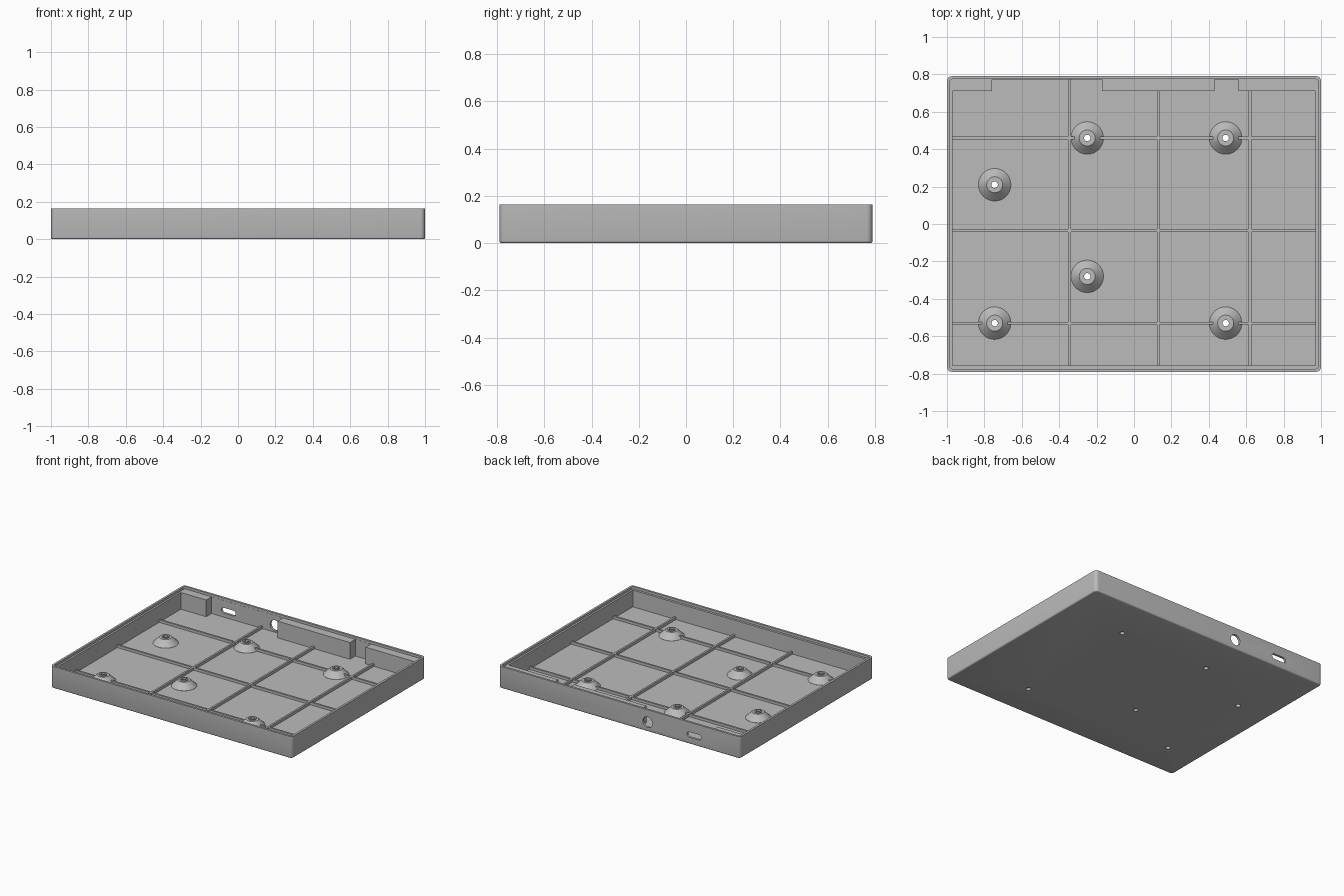
import bpy, bmesh, math
from mathutils import Matrix, Vector

if "Cube" in bpy.data.objects:
    bpy.data.objects.remove(bpy.data.objects["Cube"])

GREY = (0.5, 0.5, 0.5, 1)
mat = bpy.data.materials.new("plain grey")
mat.use_nodes = True
mat.diffuse_color = GREY
mat.node_tree.nodes["Principled BSDF"].inputs["Base Color"].default_value = GREY

FLOOR, SHELF, TOP = 0.02, 0.145, 0.163
X, Y = 1.0, 0.79
PINS = [(-0.745, 0.21), (-0.25, 0.46), (0.49, 0.46),
        (-0.25, -0.28), (-0.745, -0.53), (0.49, -0.53)]
PIN_HOLE = 0.017


def finish(name, bm, smooth=True):
    bmesh.ops.recalc_face_normals(bm, faces=bm.faces)
    me = bpy.data.meshes.new(name)
    bm.to_mesh(me)
    bm.free()
    ob = bpy.data.objects.new(name, me)
    bpy.context.collection.objects.link(ob)
    me.materials.append(mat)
    if smooth:
        bpy.ops.object.select_all(action='DESELECT')
        ob.select_set(True)
        bpy.context.view_layer.objects.active = ob
        bpy.ops.object.shade_smooth_by_angle(angle=math.radians(35))
    return ob


def box(name, x0, x1, y0, y1, z0, z1):
    bm = bmesh.new()
    m = Matrix.Translation(((x0 + x1) / 2, (y0 + y1) / 2, (z0 + z1) / 2))
    bmesh.ops.create_cube(bm, size=1, matrix=m @ Matrix.Diagonal((x1 - x0, y1 - y0, z1 - z0, 1)))
    return finish(name, bm, False)


def rounded_ring(bm, x, y0, y1, r, z, steps=6):
    corners = [(x - r, y1 - r), (r - x, y1 - r), (r - x, y0 + r), (x - r, y0 + r)]
    ring = []
    for i, (cx, cy) in enumerate(corners):
        for k in range(steps + 1):
            a = math.pi / 2 * (i + k / steps)
            ring.append(bm.verts.new((cx + r * math.cos(a), cy + r * math.sin(a), z)))
    return ring


def bridge(bm, a, b):
    n = len(a)
    for i in range(n):
        bm.faces.new((a[i], a[(i + 1) % n], b[(i + 1) % n], b[i]))


def cylinder(bm, x, y, z, r, depth, axis='Z'):
    rot = Matrix.Rotation(math.pi / 2, 4, 'X') if axis == 'Y' else Matrix()
    bmesh.ops.create_cone(bm, cap_ends=True, segments=32, radius1=r, radius2=r,
                          depth=depth, matrix=Matrix.Translation((x, y, z)) @ rot)


# Tray shell: rounded foot, outer wall, rim, shelf step and inner floor
bm = bmesh.new()
rings = []
for k in range(4):
    a = math.pi / 2 * k / 3
    d = 0.01 * (1 - math.sin(a))
    rings.append(rounded_ring(bm, X - d, d - Y, Y - d, 0.025 - d, 0.01 * (1 - math.cos(a))))
rings.append(rounded_ring(bm, X, -Y, Y, 0.025, TOP))
rings.append(rounded_ring(bm, X - 0.016, 0.016 - Y, Y - 0.016, 0.012, TOP))
rings.append(rounded_ring(bm, X - 0.016, 0.016 - Y, Y - 0.016, 0.012, SHELF))
for z in (SHELF, FLOOR):
    rings.append(rounded_ring(bm, 0.97, -0.757, Y - 0.017, 0.004, z))
for a, b in zip(rings, rings[1:]):
    bridge(bm, a, b)
bm.faces.new(rings[0])
bm.faces.new(rings[-1])
tray = finish("tray_shell", bm, False)

# Cutters: screw holes in the floor, round port and slot in the back wall
bm = bmesh.new()
for x, y in PINS:
    cylinder(bm, x, y, 0, PIN_HOLE, 0.1)
cylinder(bm, -0.235, Y, 0.07, 0.04, 0.1, 'Y')
slot = []
for i, cx in enumerate((-0.58, -0.66)):
    for k in range(9):
        a = -math.pi / 2 + math.pi * (i + k / 8)
        slot.append(bm.verts.new((cx + 0.02 * math.cos(a), Y - 0.05, 0.07 + 0.02 * math.sin(a))))
face = bm.faces.new(slot)
ext = bmesh.ops.extrude_face_region(bm, geom=[face], use_keep_orig=True)
bmesh.ops.translate(bm, vec=Vector((0, 0.1, 0)),
                    verts=[v for v in ext["geom"] if isinstance(v, bmesh.types.BMVert)])
cutter = finish("hole_cutter", bm, False)
cutter.hide_render = True

mod = tray.modifiers.new("holes", 'BOOLEAN')
mod.operation = 'DIFFERENCE'
mod.solver = 'EXACT'
mod.object = cutter
bpy.ops.object.select_all(action='DESELECT')
tray.select_set(True)
bpy.context.view_layer.objects.active = tray
bpy.ops.object.modifier_apply(modifier=mod.name)
bpy.ops.object.shade_smooth_by_angle(angle=math.radians(35))
bpy.data.objects.remove(cutter)

# Thick wall blocks along the back
for i, (x0, x1) in enumerate([(-0.983, -0.76), (-0.17, 0.43), (0.56, 0.983)]):
    box(f"back_block_{i + 1}", x0, x1, 0.71, Y - 0.0165, FLOOR - 0.005, SHELF)

# Floor ribs, interrupted where a standoff stands on them
H, W = FLOOR + 0.02, 0.007
for x, y_end in ((-0.345, 0.775), (0.13, 0.715), (0.62, 0.715)):
    box("rib_lengthwise", x - W, x + W, -0.76, y_end, FLOOR - 0.005, H)
for y in (0.46, -0.035, -0.53):
    stops = [-0.975]
    for px in sorted(p[0] for p in PINS if abs(p[1] - y) < 0.01):
        stops += [px - 0.03, px + 0.03]
    stops.append(0.975)
    for x0, x1 in zip(stops[::2], stops[1::2]):
        box("rib_crosswise", x0, x1, y - W, y + W, FLOOR - 0.005, H - 0.0005)

# Conical standoffs with a pin collar and a through hole
profile = [(PIN_HOLE, FLOOR - 0.005), (0.087, FLOOR - 0.005), (0.087, FLOOR + 0.001),
           (0.043, 0.064), (0.027, 0.064), (0.027, 0.072), (PIN_HOLE, 0.072)]
SEG = 32
for i, (px, py) in enumerate(PINS):
    bm = bmesh.new()
    loops = []
    for r, z in profile:
        loops.append([bm.verts.new((px + r * math.cos(math.tau * k / SEG),
                                    py + r * math.sin(math.tau * k / SEG), z)) for k in range(SEG)])
    for a, b in zip(loops, loops[1:] + loops[:1]):
        bridge(bm, a, b)
    finish(f"standoff_{i + 1}", bm)
